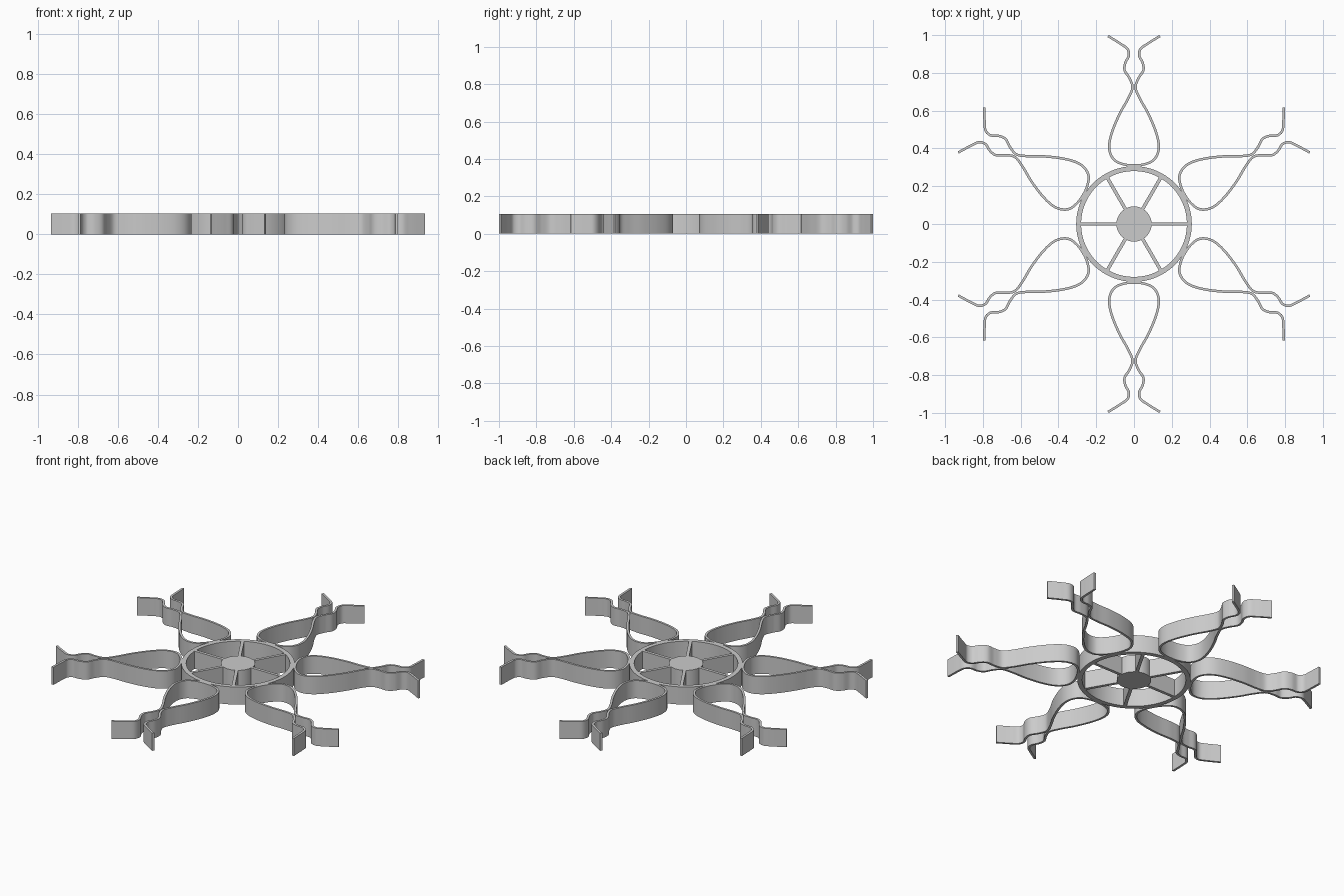
import bpy, bmesh, math
from mathutils import Vector, Matrix

if "Cube" in bpy.data.objects:
    bpy.data.objects.remove(bpy.data.objects["Cube"])

H = 0.105      # common height of every part
T = 0.013      # clip strip thickness


def prism(name, outline, inner=None, angle=0.0):
    """Extrude a strip between two outlines, or one filled outline, to height H."""
    bm = bmesh.new()
    lo = [bm.verts.new((x, y, 0)) for x, y in outline]
    if inner is None:
        bm.faces.new(lo)
    else:
        li = [bm.verts.new((x, y, 0)) for x, y in inner]
        n = len(lo)
        closed = n if name == "outer_ring" else n - 1
        for i in range(closed):
            j = (i + 1) % n
            bm.faces.new((lo[i], lo[j], li[j], li[i]))
    ext = bmesh.ops.extrude_face_region(bm, geom=bm.faces[:], use_keep_orig=True)
    top = [v for v in ext["geom"] if isinstance(v, bmesh.types.BMVert)]
    bmesh.ops.translate(bm, verts=top, vec=(0, 0, H))
    bmesh.ops.recalc_face_normals(bm, faces=bm.faces[:])
    bmesh.ops.rotate(bm, verts=bm.verts[:], matrix=Matrix.Rotation(angle, 3, 'Z'))
    me = bpy.data.meshes.new(name)
    bm.to_mesh(me)
    bm.free()
    ob = bpy.data.objects.new(name, me)
    bpy.context.collection.objects.link(ob)
    bpy.ops.object.select_all(action='DESELECT')
    ob.select_set(True)
    bpy.context.view_layer.objects.active = ob
    bpy.ops.object.shade_smooth_by_angle(angle=math.radians(35))
    return ob


def circle(r, n=96):
    return [(r * math.cos(2 * math.pi * i / n), r * math.sin(2 * math.pi * i / n)) for i in range(n)]


def spline(pts, steps=8):
    """Smooth centripetal curve through the points."""
    p = [Vector(q) for q in pts]
    p = [2 * p[0] - p[1]] + p + [2 * p[-1] - p[-2]]
    out = []
    for a, b, c, d in zip(p, p[1:], p[2:], p[3:]):
        t1 = (b - a).length ** 0.5
        t2 = t1 + (c - b).length ** 0.5
        t3 = t2 + (d - c).length ** 0.5
        for k in range(steps):
            t = t1 + (t2 - t1) * k / steps
            A1 = a.lerp(b, t / t1)
            A2 = b.lerp(c, (t - t1) / (t2 - t1))
            A3 = c.lerp(d, (t - t2) / (t3 - t2))
            B1, B2 = A1.lerp(A2, t / t2), A2.lerp(A3, (t - t1) / (t3 - t1))
            out.append(B1.lerp(B2, (t - t1) / (t2 - t1)))
    return out + [p[-2]]


# Hub, ring and spokes
prism("hub", circle(0.093, 64))
prism("outer_ring", circle(0.306), circle(0.28))
for i in range(6):
    prism(f"spoke_{i + 1}", [(0.085, -0.009), (0.285, -0.009), (0.285, 0.009), (0.085, 0.009)],
          angle=i * math.pi / 3)

# Spring clip: half of the centre line, mirrored into one bent strip
half = [(0.055, 0.316), (0.102, 0.337), (0.126, 0.375), (0.131, 0.42), (0.115, 0.49),
        (0.075, 0.585), (0.028, 0.67), (0.008, 0.725), (0.026, 0.775), (0.050, 0.815),
        (0.046, 0.853), (0.027, 0.893), (0.034, 0.926), (0.065, 0.95), (0.137, 0.995)]
line = spline([(-x, y) for x, y in reversed(half)] + [(0, 0.310)] + half)
left, right = [], []
for i, p in enumerate(line):
    d = (line[min(i + 1, len(line) - 1)] - line[max(i - 1, 0)]).normalized()
    n = Vector((-d.y, d.x)) * T / 2
    left.append(p + n)
    right.append(p - n)
for i in range(6):
    prism(f"spring_clip_{i + 1}", left, right, i * math.pi / 3)
